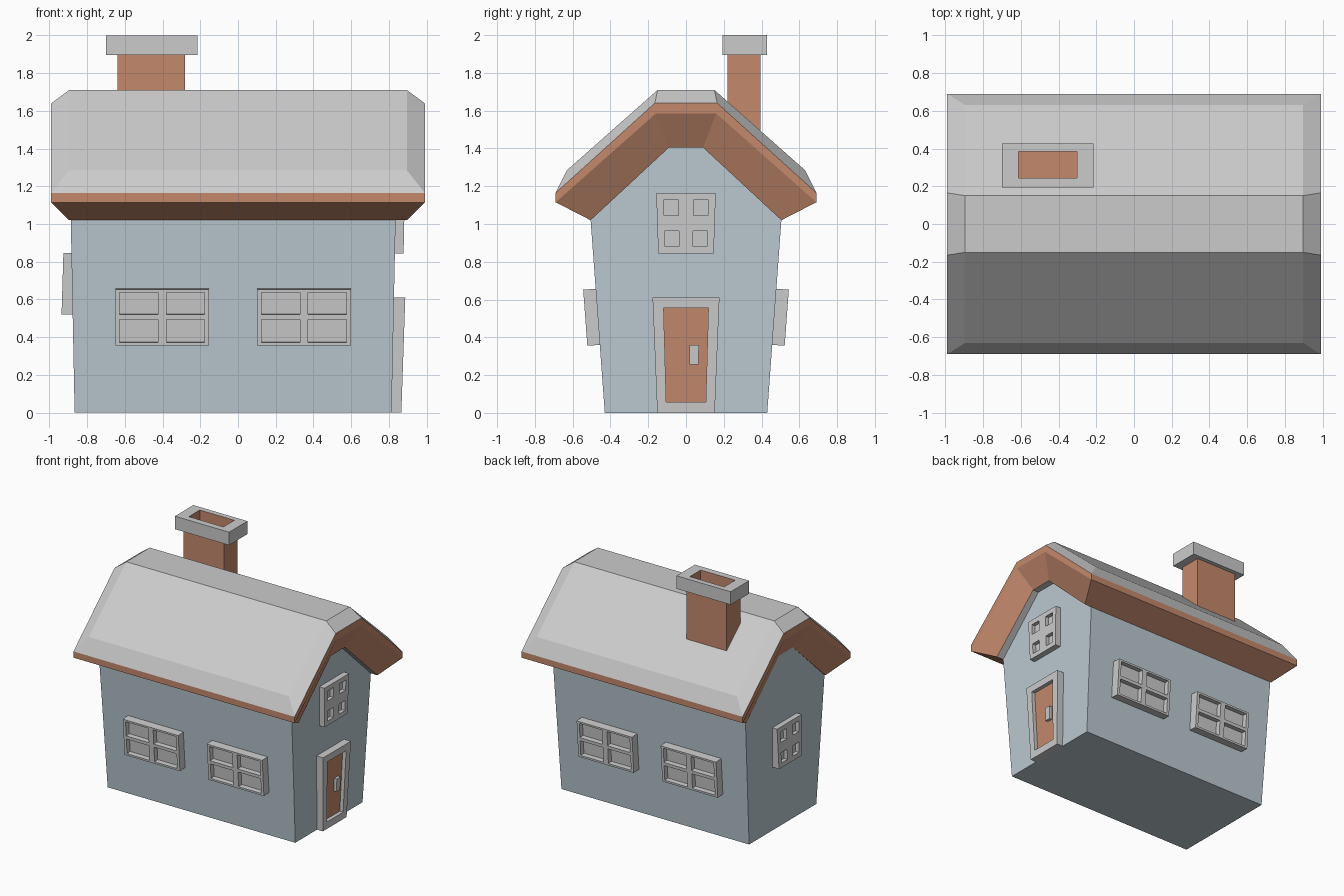
import bpy, bmesh

if "Cube" in bpy.data.objects:
    bpy.data.objects.remove(bpy.data.objects["Cube"])


def material(name, rgb):
    m = bpy.data.materials.new(name)
    m.diffuse_color = (*rgb, 1)
    m.use_nodes = True
    m.node_tree.nodes["Principled BSDF"].inputs["Base Color"].default_value = m.diffuse_color
    return m


GREY = material("grey", (0.8, 0.8, 0.8))
BROWN = material("brown", (0.55, 0.25, 0.15))
BLUE = material("blue_grey", (0.50, 0.59, 0.64))


def build(name, faces, mats):
    """faces: list of (points, material index)"""
    bm = bmesh.new()
    for pts, mi in faces:
        bm.faces.new([bm.verts.new(p) for p in pts]).material_index = mi
    bmesh.ops.remove_doubles(bm, verts=bm.verts, dist=1e-5)
    bmesh.ops.recalc_face_normals(bm, faces=bm.faces)
    me = bpy.data.meshes.new(name)
    bm.to_mesh(me)
    bm.free()
    for m in mats:
        me.materials.append(m)
    ob = bpy.data.objects.new(name, me)
    bpy.context.collection.objects.link(ob)
    return ob


def loft(rings, mats):
    """closed rings joined by quads, both ends capped; one material index per band"""
    n = len(rings[0])
    faces = [(rings[0], mats[0]), (rings[-1], mats[-1])]
    for a, b, mi in zip(rings, rings[1:], mats):
        for i in range(n):
            j = (i + 1) % n
            faces.append(((a[i], a[j], b[j], b[i]), mi))
    return faces


# walls, flaring upwards to a flat-topped gable
gable = [(-.43, 0), (-.505, 1.02), (-.09, 1.405), (.09, 1.405), (.505, 1.02), (.43, 0)]
left = [(-.866 - .02 * z, y, z) for y, z in gable]
right = [(.814 + .021 * z, y, z) for y, z in gable]
build("walls", loft([left, right], [0]), [BLUE])

# roof: arch profiles from underside to top, (half length, eave y z, ridge y z)
levels = [(.895, .505, 1.02, .09, 1.405),
          (.99, .69, 1.115, .16, 1.585),
          (.99, .69, 1.165, .165, 1.64),
          (.895, .63, 1.285, .15, 1.71)]


def arch(level, s):
    x, a, za, b, zb = level
    return [(s * x, y, z) for y, z in ((-a, za), (-b, zb), (b, zb), (a, za))]


roof = []
for k, mi in ((0, 0), (3, 1)):
    p, q = arch(levels[k], -1), arch(levels[k], 1)
    roof += [((p[i], p[i + 1], q[i + 1], q[i]), 1) for i in range(3)]
for lo, hi, mi in zip(levels, levels[1:], (0, 0, 1)):
    for s in (-1, 1):
        p, q = arch(lo, s), arch(hi, s)
        roof += [((p[i], p[i + 1], q[i + 1], q[i]), mi) for i in range(3)]
    for i in (0, 3):
        roof.append(((arch(lo, -1)[i], arch(lo, 1)[i], arch(hi, 1)[i], arch(hi, -1)[i]), mi))
build("roof", roof, [BROWN, GREY])


# chimney with overhanging hollow cap
def rect(x0, x1, y0, y1, z):
    return [(x0, y0, z), (x1, y0, z), (x1, y1, z), (x0, y1, z)]


stack, cap, hole = (-.64, -.28, .22, .395), (-.70, -.215, .193, .428), (-.612, -.303, .245, .385)
rings = [rect(*stack, 1.35), rect(*stack, 1.895), rect(*cap, 1.895),
         rect(*cap, 2.0), rect(*hole, 2.0), rect(*hole, 1.86)]
build("chimney", loft(rings, [0, 1, 1, 1, 0]), [BROWN, GREY])


def panel(name, place, us, vs, depth, recess, pane_mat=GREY):
    """raised frame with sunken panes in every odd grid cell; place(u, v, d) -> point"""
    faces = []
    for i in range(len(us) - 1):
        for j in range(len(vs) - 1):
            cell = [(us[i], vs[j]), (us[i + 1], vs[j]), (us[i + 1], vs[j + 1]), (us[i], vs[j + 1])]
            front = [place(u, v, depth) for u, v in cell]
            if i % 2 and j % 2:
                sunk = [place(u, v, depth - recess) for u, v in cell]
                faces.append((sunk, 1))
                faces += [((front[k], front[k - 1], sunk[k - 1], sunk[k]), 0) for k in range(4)]
            else:
                faces.append((front, 0))
    # frame sides, following the grid edges, and back
    edge = [(u, vs[0]) for u in us] + [(us[-1], v) for v in vs[1:]]
    edge += [(u, vs[-1]) for u in us[-2::-1]] + [(us[0], v) for v in vs[-2:0:-1]]
    f = [place(u, v, depth) for u, v in edge]
    b = [place(u, v, -.02) for u, v in edge]
    faces += [((f[k - 1], f[k], b[k], b[k - 1]), 0) for k in range(len(f))]
    faces.append((b, 0))
    build(name, faces, [GREY, pane_mat])


# long wall windows, two on the front and two on the back
for side, s in (("front", -1), ("back", 1)):
    for n, x in enumerate((-.402, .35)):
        panel(f"{side}_window_{n + 1}",
              lambda u, z, d: (x + u, s * (.43 + .0735 * z + d), z - .07 * d),
              [-.248, -.225, -.022, .022, .225, .248],
              [.36, .376, .498, .524, .642, .657], .066, .04)

# gable windows, tapering downwards
us = [-.152, -.115, -.038, .038, .115, .152]
panel("right_window",
      lambda u, z, d: (.812 + .021 * z + d, u * (1 + .22 * (z - 1)), z),
      us, [.843, .88, .963, 1.045, 1.127, 1.165], .048, .03)
panel("left_window",
      lambda u, z, d: (-.886 + .03 * z - d, u * (1 + .22 * (z - .68)), z),
      us, [.52, .557, .64, .722, .806, .845], .065, .03)


# door with frame and handle
def on_door(u, z, d):
    return (.814 + .034 * z + d, u * (1 + .27 * z), z)


panel("door", on_door, [-.152, -.103, .103, .152], [0, .058, .555, .61], .052, .03, BROWN)
handle = [[on_door(u, z, d) for u, z in ((.018, .255), (.062, .255), (.062, .36), (.018, .36))]
          for d in (.015, .045)]
build("door_handle", loft(handle, [0]), [GREY])
